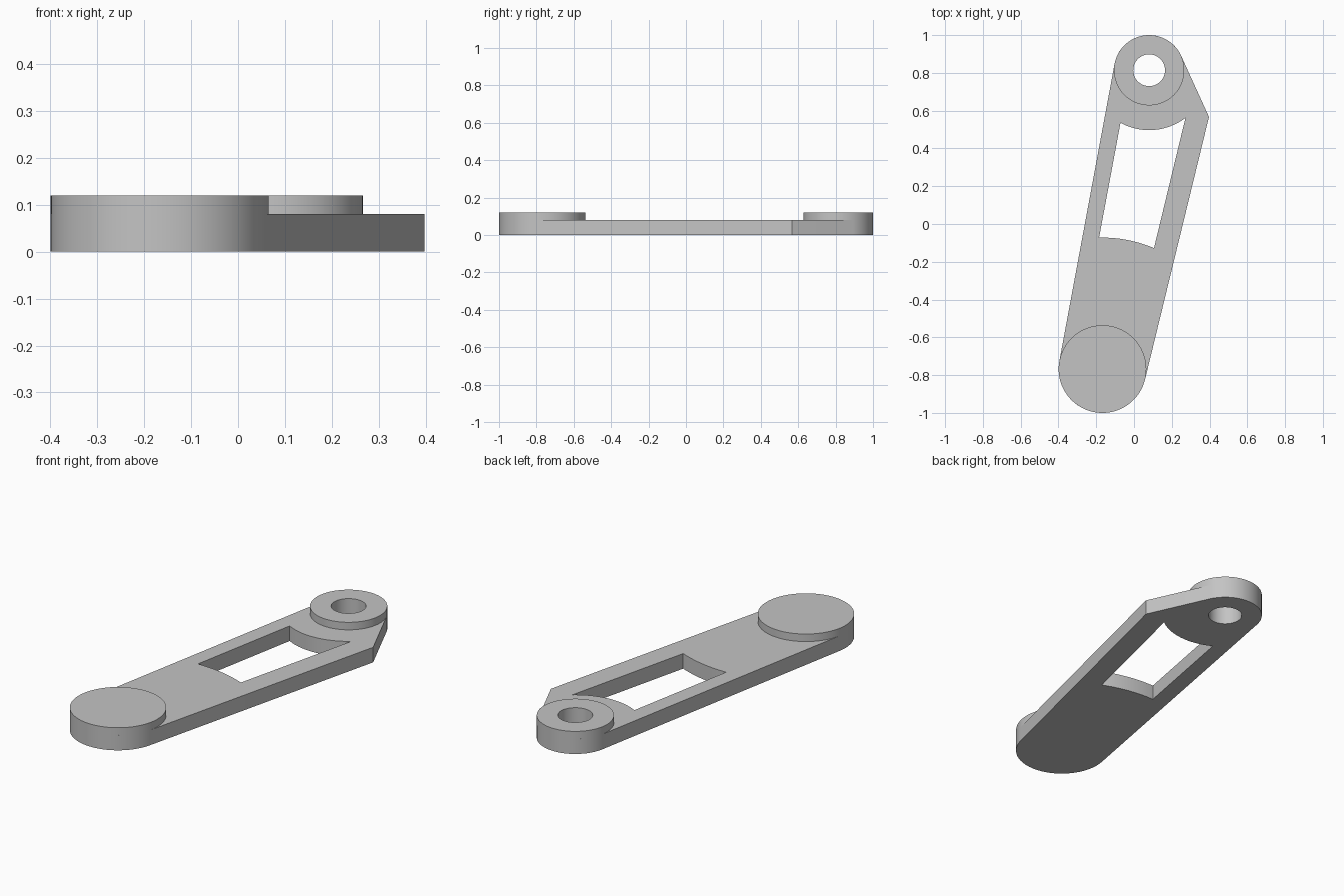
import bpy, bmesh
from math import atan2, acos, cos, sin, radians, tau
from mathutils import Vector

cube = bpy.data.objects.get("Cube")
if cube:
    bpy.data.objects.remove(cube, do_unlink=True)

# Key dimensions
BIG, BIG_R = Vector((-0.167, -0.768)), 0.232
SMALL, SMALL_R = Vector((0.08, 0.814)), 0.186
HOLE_R = 0.084
APEX = Vector((0.397, 0.567))
PLATE_H, BOSS_H = 0.08, 0.12

grey = bpy.data.materials.new("plain grey")
grey.use_nodes = True
colour = (0.55, 0.55, 0.55, 1)
grey.diffuse_color = colour
grey.node_tree.nodes["Principled BSDF"].inputs["Base Color"].default_value = colour


def arc(centre, r, start, end, n=48):
    angles = [start + (end - start) * i / n for i in range(n + 1)]
    return [centre + r * Vector((cos(a), sin(a))) for a in angles]


def circle(centre, r):
    return arc(centre, r, 0, tau, 96)[:-1]


def angle_to(centre, point):
    d = point - centre
    return atan2(d.y, d.x)


def tangent_angle(centre, r, point, side):
    return angle_to(centre, point) + side * acos(r / (point - centre).length)


def extrude_profile(name, loops, z0, z1):
    """Fill closed outlines (inner ones become holes) and extrude them."""
    curve = bpy.data.curves.new(name + "_profile", 'CURVE')
    curve.dimensions, curve.fill_mode = '2D', 'BOTH'
    curve.extrude = (z1 - z0) / 2
    for loop in loops:
        spline = curve.splines.new('POLY')
        spline.points.add(len(loop) - 1)
        for p, co in zip(spline.points, loop):
            p.co = (co.x, co.y, 0, 1)
        spline.use_cyclic_u = True
    helper = bpy.data.objects.new(name + "_helper", curve)
    bpy.context.collection.objects.link(helper)
    deps = bpy.context.evaluated_depsgraph_get()
    mesh = bpy.data.meshes.new_from_object(helper.evaluated_get(deps))
    bpy.data.objects.remove(helper, do_unlink=True)
    bpy.data.curves.remove(curve)

    bm = bmesh.new()
    bm.from_mesh(mesh)
    bmesh.ops.remove_doubles(bm, verts=bm.verts, dist=1e-5)
    bmesh.ops.translate(bm, verts=bm.verts, vec=(0, 0, (z0 + z1) / 2))
    bmesh.ops.recalc_face_normals(bm, faces=bm.faces)
    bm.to_mesh(mesh)
    bm.free()
    mesh.name = name
    mesh.materials.clear()
    mesh.materials.append(grey)
    obj = bpy.data.objects.new(name, mesh)
    bpy.context.collection.objects.link(obj)
    bpy.ops.object.select_all(action='DESELECT')
    obj.select_set(True)
    bpy.context.view_layer.objects.active = obj
    bpy.ops.object.shade_smooth_by_angle(angle=radians(30))
    return obj


# Arm outline: two round ends, a common tangent on the right, a corner on the left
shared = angle_to(BIG, SMALL) + acos((BIG_R - SMALL_R) / (SMALL - BIG).length)
outline = arc(BIG, BIG_R, shared, tangent_angle(BIG, BIG_R, APEX, -1) + tau)
outline.append(APEX)
outline += arc(SMALL, SMALL_R, tangent_angle(SMALL, SMALL_R, APEX, 1), shared)

# Window: straight sides closed by arcs concentric with the two ends
top_l, top_r = Vector((-0.072, 0.535)), Vector((0.274, 0.56))
low_l, low_r = Vector((-0.185, -0.071)), Vector((0.106, -0.127))
window = arc(SMALL, 0.317, angle_to(SMALL, top_l), angle_to(SMALL, top_r), 24)
window += arc(BIG, 0.696, angle_to(BIG, low_r), angle_to(BIG, low_l), 24)

extrude_profile("arm_plate", [outline, window, circle(SMALL, HOLE_R)], 0, PLATE_H)
extrude_profile("large_boss", [circle(BIG, BIG_R)], PLATE_H, BOSS_H)
extrude_profile("small_boss_ring", [circle(SMALL, SMALL_R), circle(SMALL, HOLE_R)],
                PLATE_H, BOSS_H)
